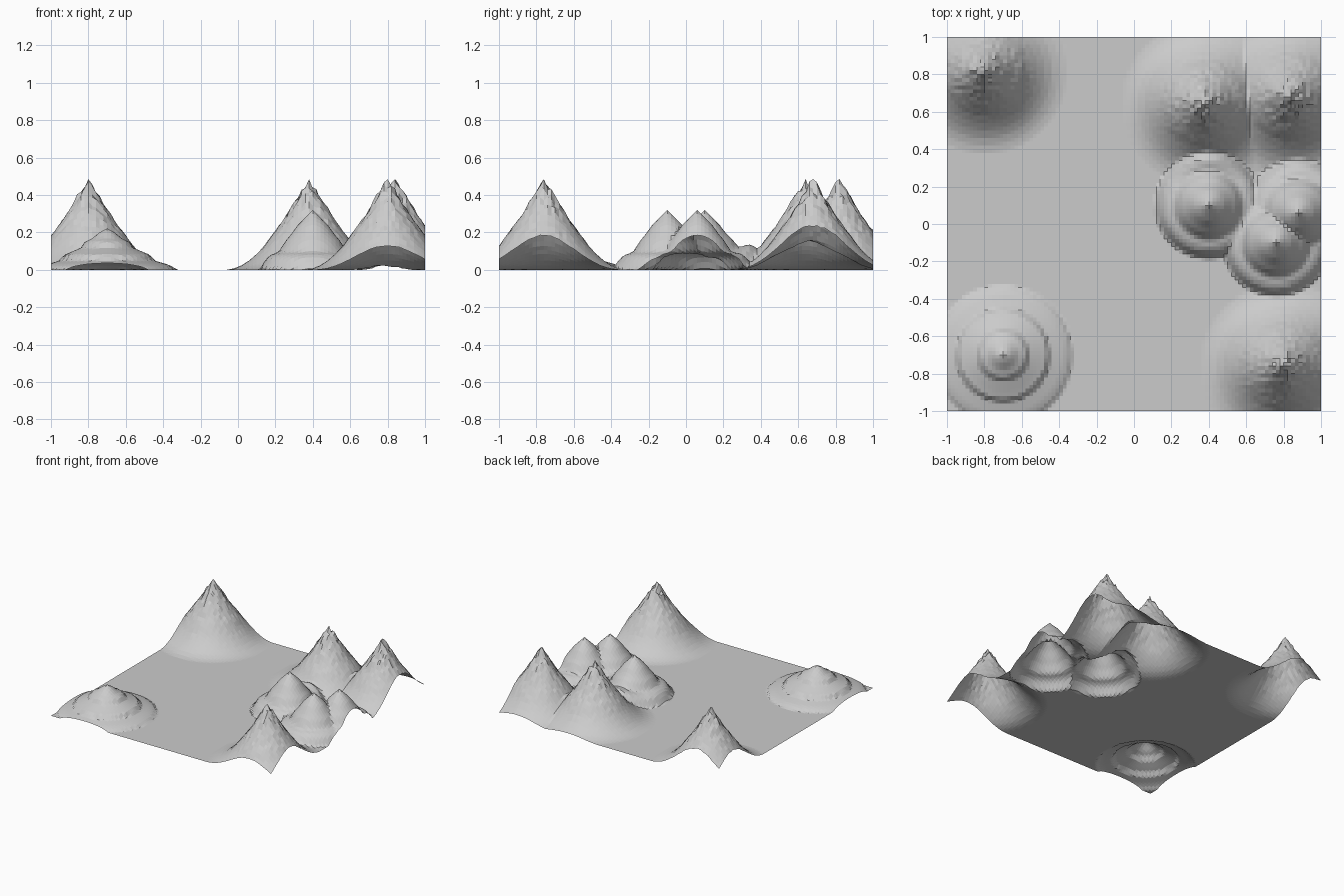
import bpy, bmesh, math, random

if "Cube" in bpy.data.objects:
    bpy.data.objects.remove(bpy.data.objects["Cube"])

random.seed(4)
N = 100  # grid cells per side

# radial profiles: (distance, height)
MOUNTAIN = [(0, .485), (.04, .42), (.08, .355), (.12, .292), (.16, .235), (.2, .183), (.24, .128),
            (.28, .085), (.32, .05), (.36, .024), (.4, .008), (.44, 0)]
TERRACED = [(0, .32), (.04, .28), (.08, .24), (.12, .185), (.15, .15), (.175, .105), (.19, .092),
            (.22, .082), (.25, .06), (.27, .025), (.285, 0)]
LOW_HILL = [(0, .222), (.04, .2), (.08, .168), (.12, .148), (.14, .118), (.2, .092), (.235, .078),
            (.25, .05), (.32, .03), (.355, .015), (.37, 0)]

PEAKS = [(-.8, .82), (.38, .64), (.84, .68), (.8, -.76)]
CONES = [(.4, .1), (.76, -.1), (.88, .06)]
HILLS = [(-.7, -.7)]


def height(profile, r):
    for (r0, z0), (r1, z1) in zip(profile, profile[1:]):
        if r <= r1:
            return z0 + (z1 - z0) * (r - r0) / (r1 - r0)
    return 0.0


def layer(profile, centres, x, y):
    return max(height(profile, math.hypot(x - a, y - b)) for a, b in centres)


# terrain sheet: a grid raised by rugged peaks, terraced cones and a low stepped hill
bm = bmesh.new()
bmesh.ops.create_grid(bm, x_segments=N, y_segments=N, size=1)
for v in bm.verts:
    x, y = v.co.x, v.co.y
    m = layer(MOUNTAIN, PEAKS, x, y)
    if m < .475:
        m += random.uniform(-.045, .045) * m * m / .4   # rugged near the summits
    v.co.z = m + layer(TERRACED, CONES, x, y) + layer(LOW_HILL, HILLS, x, y)

mesh = bpy.data.meshes.new("terrain")
bm.to_mesh(mesh)
bm.free()
terrain = bpy.data.objects.new("terrain", mesh)
bpy.context.collection.objects.link(terrain)

grey = bpy.data.materials.new("light grey")
grey.diffuse_color = (.6, .6, .6, 1)
grey.use_nodes = True
grey.node_tree.nodes["Principled BSDF"].inputs["Base Color"].default_value = grey.diffuse_color
mesh.materials.append(grey)
